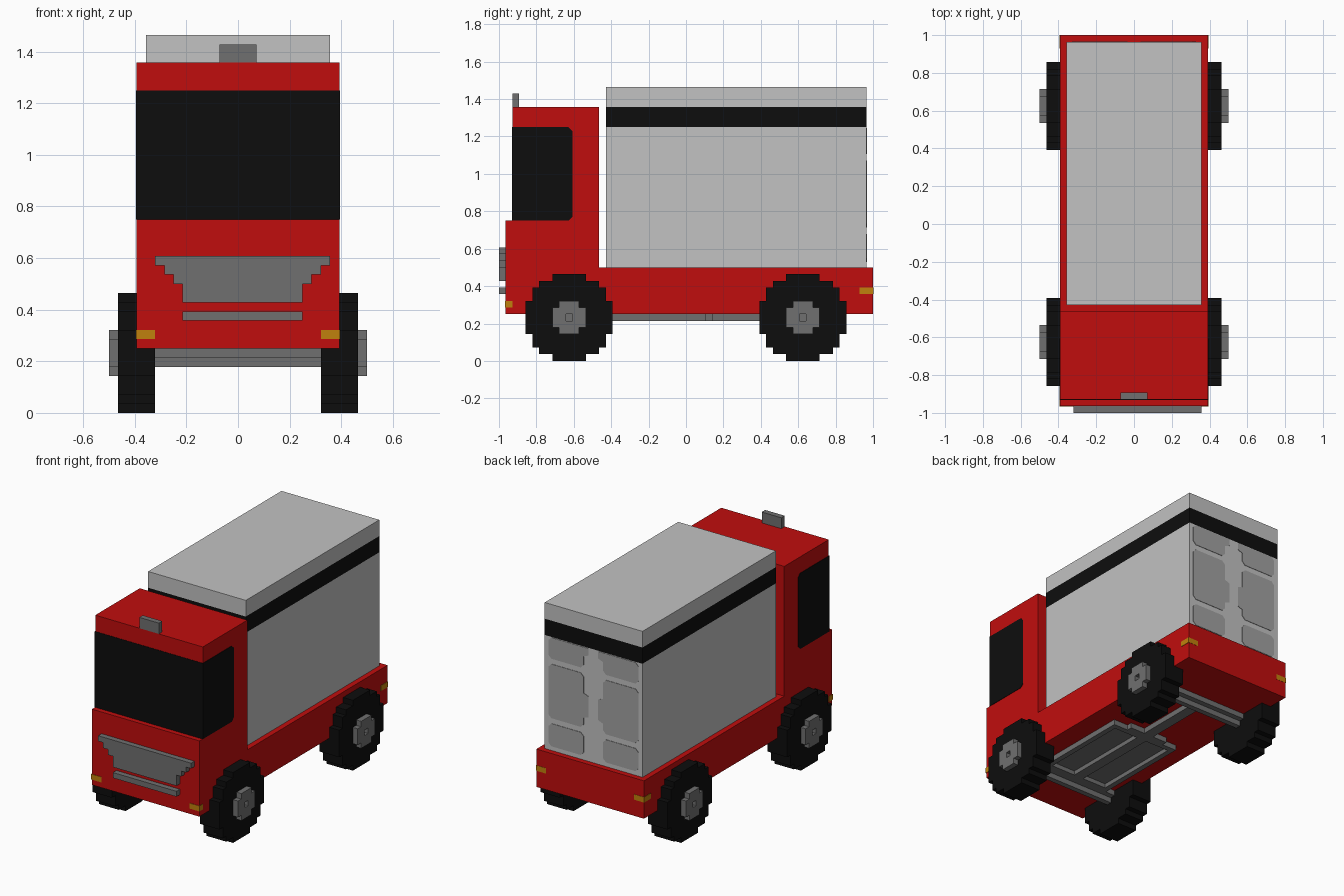
import bpy
import bmesh
from mathutils import Matrix, Vector

cube = bpy.data.objects.get("Cube")
if cube:
    bpy.data.objects.remove(cube, do_unlink=True)

U = 1 / 28      # one block of the blocky grid
SKIN = 0.08     # how far painted plates stand proud, in blocks


def material(name, r, g, b):
    m = bpy.data.materials.new(name)
    m.use_nodes = True
    m.diffuse_color = (r, g, b, 1)
    bsdf = m.node_tree.nodes["Principled BSDF"]
    bsdf.inputs["Base Color"].default_value = (r, g, b, 1)
    bsdf.inputs["Roughness"].default_value = 0.8
    return m


RED = material("red_paint", 0.53, 0.004, 0.004)
BLACK = material("black", 0.004, 0.004, 0.004)
GREY = material("metal_grey", 0.16, 0.16, 0.16)
LIGHT = material("light_grey", 0.54, 0.54, 0.54)
PANEL = material("door_panel_grey", 0.36, 0.36, 0.36)
AMBER = material("amber", 0.53, 0.22, 0.004)


def finish(bm, name, mat):
    bmesh.ops.recalc_face_normals(bm, faces=bm.faces)
    bmesh.ops.scale(bm, vec=(U, U, U), verts=bm.verts)
    me = bpy.data.meshes.new(name)
    bm.to_mesh(me)
    bm.free()
    me.materials.append(mat)
    ob = bpy.data.objects.new(name, me)
    bpy.context.collection.objects.link(ob)
    return ob


def boxes(name, mat, *ranges):
    """Object made of boxes, each given as (x0, x1, y0, y1, z0, z1)."""
    bm = bmesh.new()
    for x0, x1, y0, y1, z0, z1 in ranges:
        size = Matrix.Diagonal((x1 - x0, y1 - y0, z1 - z0, 1))
        mid = Vector((x0 + x1, y0 + y1, z0 + z1)) / 2
        bmesh.ops.create_cube(bm, size=1, matrix=Matrix.Translation(mid) @ size)
    return finish(bm, name, mat)


def prism(name, mat, axis, profile, lo, hi):
    """Extrude a (y, z) profile along x, or an (x, z) profile along y."""
    bm = bmesh.new()
    place = (lambda p: (lo, p[0], p[1])) if axis == "x" else (lambda p: (p[0], lo, p[1]))
    face = bm.faces.new([bm.verts.new(place(p)) for p in profile])
    new = bmesh.ops.extrude_face_region(bm, geom=[face])["geom"]
    step = (hi - lo, 0, 0) if axis == "x" else (0, hi - lo, 0)
    bmesh.ops.translate(bm, vec=step, verts=[v for v in new if isinstance(v, bmesh.types.BMVert)])
    return finish(bm, name, mat)


# Cab and load bed in one side profile
prism("body", RED, "x", [(-27, 7), (28, 7), (28, 14), (-13, 14), (-13, 38),
                         (-26, 38), (-26, 21), (-27, 21)], -11, 11)

# Wrap-around cab glass
prism("cab_glass", BLACK, "x", [(-26 - SKIN, 21), (-17.6, 21), (-17, 21.6), (-17, 34.4),
                                (-17.6, 35), (-26 - SKIN, 35)], -11 - SKIN, 11 + SKIN)
boxes("roof_beacon", GREY, (-2, 2, -26, -25, 38, 40))

# Cargo box with stripe
boxes("cargo_box", LIGHT, (-10, 10, -12, 27, 14, 35))
boxes("cargo_stripe", BLACK, (-10, 10, -12, 27, 35, 38))
boxes("cargo_roof", LIGHT, (-10, 10, -12, 27, 38, 41))

# Rear door panels: notched plates, mirrored left and right
DOORS = {
    "upper": [(2.6, 31), (8.6, 31), (9.2, 31.6), (9.2, 34.3), (8.6, 34.9),
              (1, 34.9), (1, 33.6), (2, 33.2), (2, 31.6)],
    "middle": [(2.6, 20), (8.6, 20), (9.2, 20.6), (9.2, 29.4), (8.6, 30), (2.6, 30),
               (2, 29.4), (2, 26.4), (1, 26), (1, 22.2), (2, 21.8), (2, 20.6)],
    "lower": [(2.6, 14.8), (8.6, 14.8), (9.2, 15.4), (9.2, 18.4), (8.6, 19), (2.6, 19),
              (2, 18.4), (2, 15.4)],
}
for side, s in (("left", 1), ("right", -1)):
    for level, pts in DOORS.items():
        prism(f"{level}_door_panel_{side}", PANEL, "y",
              [(s * x, z) for x, z in pts], 26.9, 27 + SKIN)

# Stepped grille and bumper bar
half_steps = [(6.5, 12), (6.5, 14), (7.5, 14), (7.5, 15), (8.5, 15), (8.5, 16), (9.5, 16), (9.5, 17)]
outline = [(0.5 + x, z) for x, z in half_steps] + [(0.5 - x, z) for x, z in reversed(half_steps)]
prism("grille", GREY, "y", outline, -28, -27)
boxes("bumper_bar", GREY, (-6, 7, -28, -27, 10, 11))

# Corner lights
for side, s in (("left", 1), ("right", -1)):
    x0, x1 = sorted((s * 9, s * (11 + SKIN)))
    boxes(f"front_light_{side}", AMBER, (x0, x1, -27 - SKIN, -26, 8, 9))
    boxes(f"rear_light_{side}", AMBER, (x0, x1, 26, 28 + SKIN / 2, 10, 11))

# Wheels: stepped round tyres with a hollow-centred hub
quarter = [(2.5, 6.5), (2.5, 5.5), (4.5, 5.5), (4.5, 4.5), (5.5, 4.5), (5.5, 2.5), (6.5, 2.5)]
tyre = (quarter + [(y, -z) for y, z in reversed(quarter)]
        + [(-y, -z) for y, z in quarter] + [(-y, z) for y, z in reversed(quarter)])
hub = [(-1.5, 1.5, 1.5, 2.5), (-1.5, 1.5, -2.5, -1.5), (-2.5, 2.5, 0.5, 1.5),
       (-2.5, 2.5, -1.5, -0.5), (-2.5, -0.5, -0.5, 0.5), (0.5, 2.5, -0.5, 0.5)]
for end, yc in (("front", -17.5), ("rear", 17.5)):
    for side, s in (("left", 1), ("right", -1)):
        prism(f"{end}_tyre_{side}", BLACK, "x",
              [(yc + y, 6.5 + z) for y, z in tyre], s * 9, s * 13)
        a, b = sorted((s * 13, s * 14))
        c, d = sorted((s * 12.5, s * 13.1))
        boxes(f"{end}_hub_{side}", GREY,
              *[(a, b, yc + y0, yc + y1, 6.5 + z0, 6.5 + z1) for y0, y1, z0, z1 in hub],
              (c, d, yc - 1, yc + 1, 5.5, 7.5))
    # Cross-shaped axle
    boxes(f"{end}_axle", GREY, (-9, 9, yc - 1.5, yc + 1.5, 6, 7),
          (-9, 9, yc - 0.5, yc + 0.5, 5, 6))

# Underside frame: recessed floor, rim and drive shaft
boxes("chassis_floor", GREY, (-6, 6, -16, 3, 6.8, 7))
boxes("chassis_frame", GREY, (-7, -6, -16, 3, 6, 7), (6, 7, -16, 3, 6, 7),
      (-6, 6, 2, 3, 6, 7), (-6, 6, -16, -15, 6, 7), (-4, 4, 3, 4, 6, 7))
boxes("drive_shaft", GREY, (-1, 1, -15, 2, 6, 7), (-1, 1, 4, 16, 6, 7))
